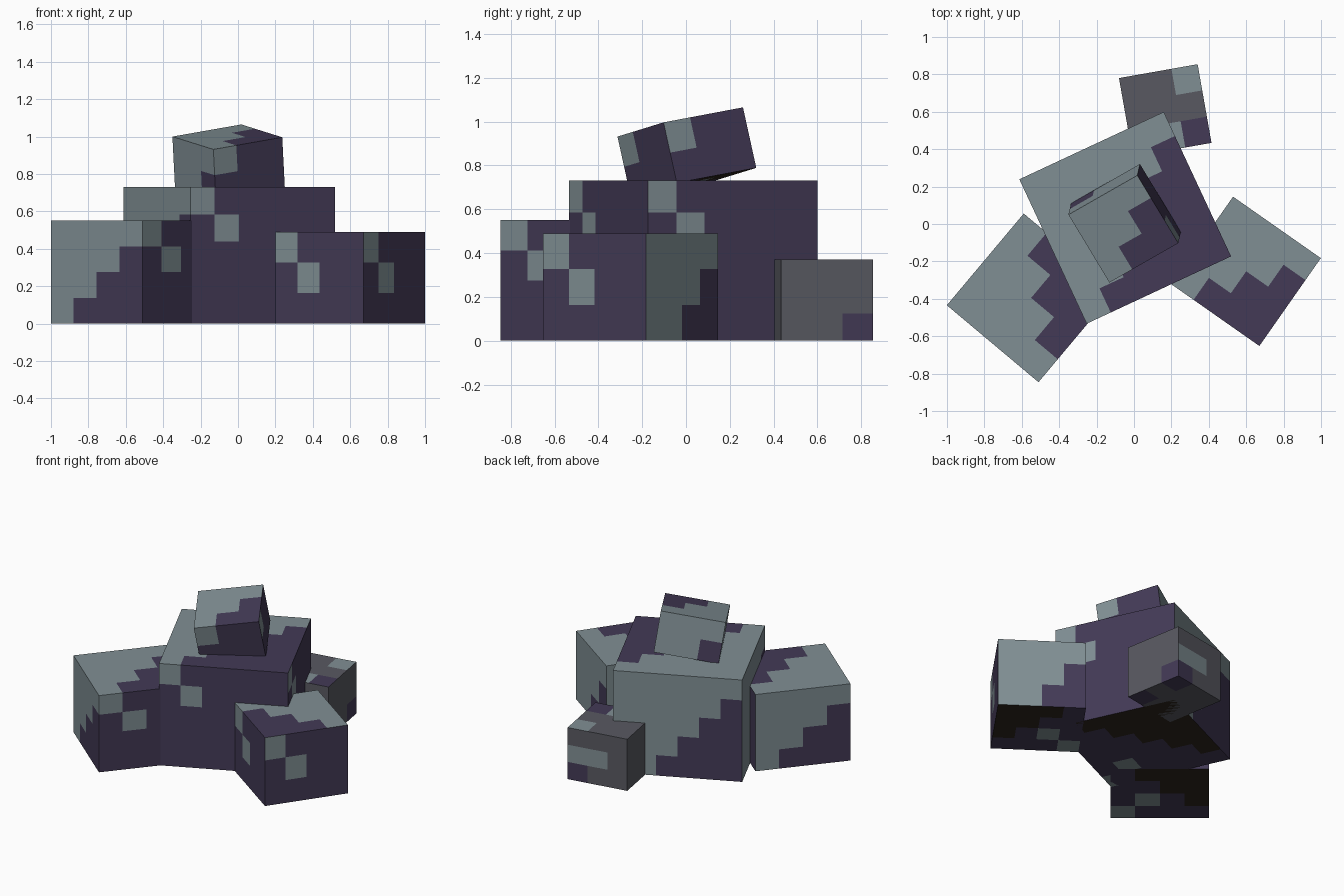
import bpy, bmesh
from math import radians
from mathutils import Vector, Euler

if "Cube" in bpy.data.objects:
    bpy.data.objects.remove(bpy.data.objects["Cube"])


def material(name, rgb):
    m = bpy.data.materials.new(name)
    lin = [((c / 255 + 0.055) / 1.055) ** 2.4 for c in rgb]
    m.diffuse_color = (*lin, 1)
    m.use_nodes = True
    m.node_tree.nodes["Principled BSDF"].inputs["Base Color"].default_value = m.diffuse_color
    return m


TEAL, PURPLE, GREY, DARK = range(4)
MATS = [material("pale_teal_stone", (128, 143, 148)),
        material("dark_purple_stone", (67, 58, 86)),
        material("mid_grey_stone", (88, 89, 97)),
        material("brown_black_stone", (46, 38, 29))]

X, Y, Z = Vector((1, 0, 0)), Vector((0, 1, 0)), Vector((0, 0, 1))
# Each side: outward normal, rightward axis, downward axis
SIDES = {"front": (-Y, X, -Z), "right": (X, Y, -Z), "back": (Y, -X, -Z),
         "left": (-X, -Y, -Z), "top": (Z, X, -Y), "bottom": (-Z, X, Y)}


def large_rock_rule(side, i, j, nu, nv):
    """Stepped diagonal on pale sides, two diagonal spots on dark sides."""
    past_step = i + j >= nu
    if side in ("top", "left", "back"):
        return PURPLE if past_step else TEAL
    if i == j and j < min(2, nv - 1):
        return TEAL
    return DARK if side == "bottom" and past_step else PURPLE


SMALL_PATCHES = {("top", 2, 0): TEAL, ("top", 1, 2): TEAL, ("top", 2, 2): PURPLE,
                 ("right", 2, 2): PURPLE, ("back", 0, 2): PURPLE,
                 ("back", 0, 1): TEAL, ("back", 1, 1): TEAL,
                 ("bottom", 2, 0): PURPLE, ("bottom", 2, 2): PURPLE}


def small_rock_rule(side, i, j, nu, nv):
    return SMALL_PATCHES.get((side, i, j), GREY)


def rock(name, center, size, cells, rot, rule=large_rock_rule):
    """Box whose sides are split into square cells coloured by a rule."""
    half = Vector(size) / 2
    count = Vector(cells)
    bm = bmesh.new()

    def along(axis, vec):
        return sum(abs(a) * b for a, b in zip(axis, vec))

    for side, (n, u, v) in SIDES.items():
        nu, nv = round(along(u, count)), round(along(v, count))
        hn, hu, hv = along(n, half), along(u, half), along(v, half)
        grid = [[bm.verts.new(n * hn + u * hu * (2 * i / nu - 1) + v * hv * (2 * j / nv - 1))
                 for j in range(nv + 1)] for i in range(nu + 1)]
        for i in range(nu):
            for j in range(nv):
                f = bm.faces.new((grid[i][j], grid[i][j + 1],
                                  grid[i + 1][j + 1], grid[i + 1][j]))
                f.material_index = rule(side, i, j, nu, nv)
    bmesh.ops.remove_doubles(bm, verts=bm.verts, dist=1e-4)
    bmesh.ops.recalc_face_normals(bm, faces=bm.faces)
    mesh = bpy.data.meshes.new(name)
    bm.to_mesh(mesh)
    bm.free()
    for m in MATS:
        mesh.materials.append(m)
    ob = bpy.data.objects.new(name, mesh)
    ob.location = center
    ob.rotation_euler = Euler([radians(a) for a in rot])
    bpy.context.collection.objects.link(ob)


# Large middle rock
rock("main_rock", (-0.047, 0.033, 0.365), (0.852, 0.852, 0.73), (6, 6, 5), (0, 0, 25))
# Rocks leaning against its sides
rock("left_rock", (-0.55, -0.395, 0.275), (0.64, 0.64, 0.55), (4, 4, 4), (0, 0, 50))
rock("right_rock", (0.6, -0.253, 0.245), (0.573, 0.573, 0.49), (4, 4, 3), (0, 0, -35))
rock("back_rock", (0.167, 0.607, 0.185), (0.427, 0.427, 0.37), (3, 3, 3), (0, 0, 10),
     small_rock_rule)
# Tilted rock on top
rock("top_rock", (-0.05, 0.004, 0.86), (0.429, 0.429, 0.283), (3, 3, 2), (9.3, -8.7, 29.7))
